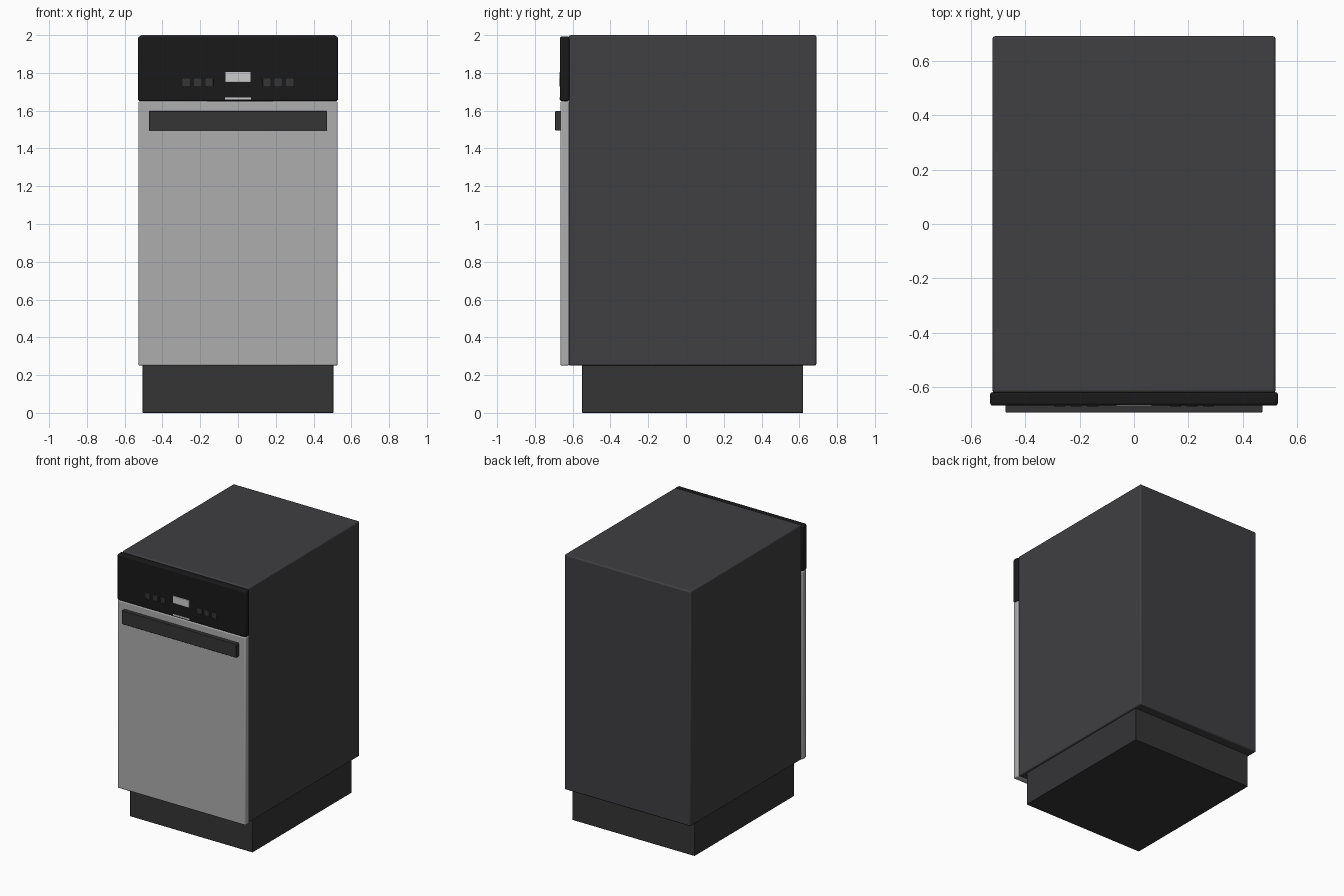
import bpy

if "Cube" in bpy.data.objects:
    bpy.data.objects.remove(bpy.data.objects["Cube"])


def material(name, rgb):
    m = bpy.data.materials.new(name)
    m.diffuse_color = (*rgb, 1)
    m.use_nodes = True
    m.node_tree.nodes["Principled BSDF"].inputs["Base Color"].default_value = m.diffuse_color
    return m


CASE = material("dark_grey", (0.05, 0.05, 0.054))
STEEL = material("steel", (0.42, 0.42, 0.43))
BLACK = material("gloss_black", (0.01, 0.01, 0.011))
DARK = material("charcoal", (0.035, 0.035, 0.037))
LIGHT = material("light_display", (0.7, 0.7, 0.72))


def box(name, x, y, z, mat, bevel=0.0):
    """Box from (min, max) ranges with rounded edges."""
    bpy.ops.mesh.primitive_cube_add(
        size=1, location=[(a + b) / 2 for a, b in (x, y, z)])
    ob = bpy.context.object
    ob.name = name
    ob.scale = [b - a for a, b in (x, y, z)]
    bpy.ops.object.transform_apply(location=False, rotation=False, scale=True)
    ob.data.materials.append(mat)
    if bevel:
        mod = ob.modifiers.new("rounded_edges", "BEVEL")
        mod.width = bevel
        mod.segments = 3
        bpy.ops.object.shade_smooth_by_angle()
    return ob


# Cabinet and recessed base
box("cabinet", (-0.52, 0.52), (-0.62, 0.69), (0.25, 2.0), CASE, 0.01)
box("plinth", (-0.505, 0.505), (-0.55, 0.62), (0, 0.255), DARK, 0.004)

# Front: door, control panel and handle
box("door", (-0.527, 0.527), (-0.665, -0.618), (0.25, 1.65), STEEL, 0.008)
box("control_panel", (-0.529, 0.529), (-0.667, -0.618), (1.65, 1.993), BLACK, 0.01)
box("handle", (-0.472, 0.472), (-0.693, -0.66), (1.495, 1.597), DARK, 0.004)

# Display and light strip below it
box("display", (-0.067, 0.067), (-0.671, -0.66), (1.752, 1.806), LIGHT, 0.002)
box("light_strip", (-0.07, 0.07), (-0.669, -0.66), (1.658, 1.67), LIGHT, 0.002)

# Three buttons each side of the display
for side, label in ((-1, "left"), (1, "right")):
    for i in range(3):
        cx = side * (0.152 + 0.061 * i)
        box(f"{label}_button_{i + 1}", (cx - 0.021, cx + 0.021),
            (-0.671, -0.66), (1.727, 1.771), DARK, 0.004)
